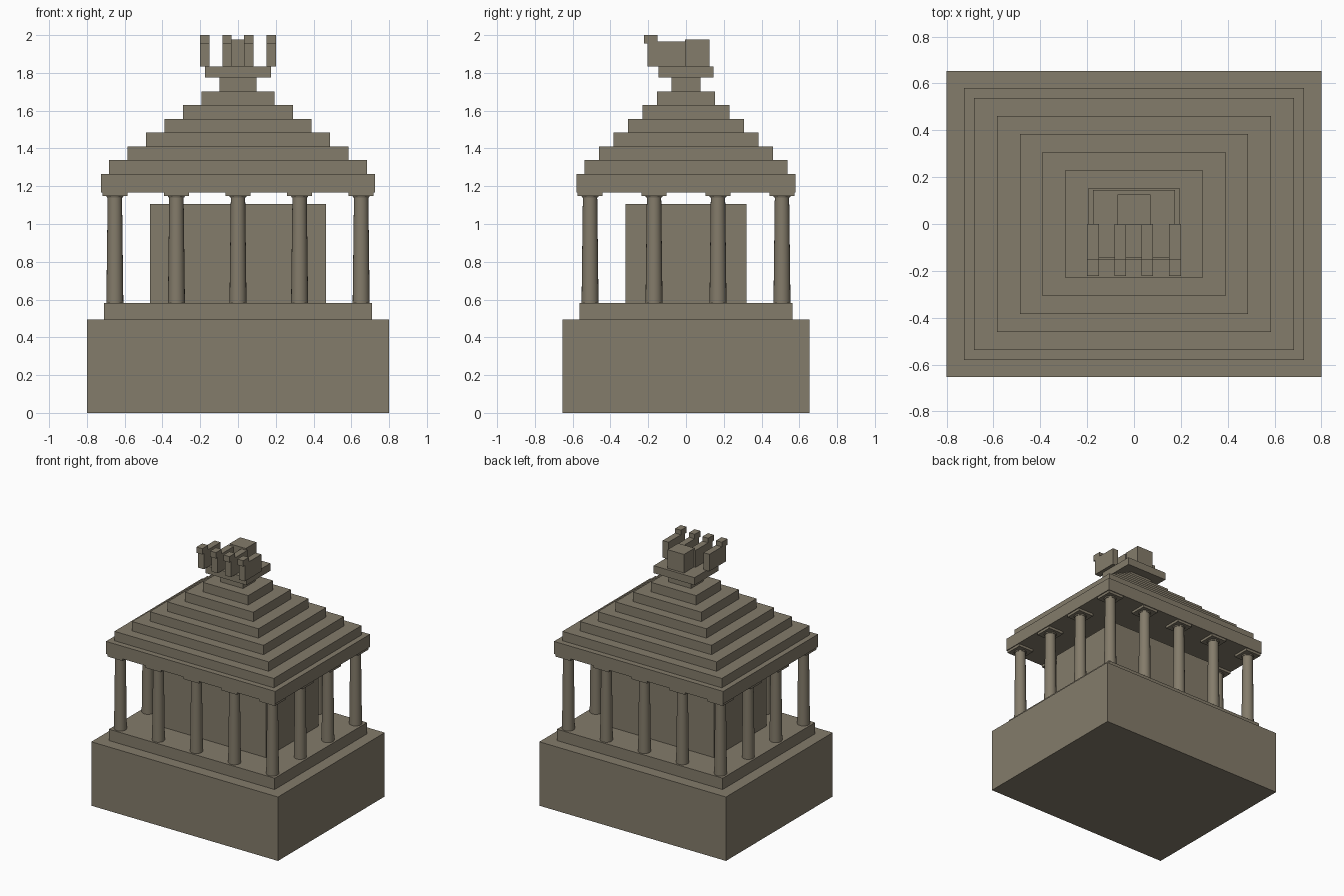
import bpy, math

if "Cube" in bpy.data.objects:
    bpy.data.objects.remove(bpy.data.objects["Cube"])

stone = bpy.data.materials.new("weathered_stone")
stone.diffuse_color = (0.23, 0.2, 0.145, 1)
stone.use_nodes = True
stone.node_tree.nodes["Principled BSDF"].inputs["Base Color"].default_value = stone.diffuse_color


def box(name, x0, x1, y0, y1, z0, z1):
    bpy.ops.mesh.primitive_cube_add(size=1, location=((x0 + x1) / 2, (y0 + y1) / 2, (z0 + z1) / 2))
    o = bpy.context.object
    o.name = name
    o.scale = (x1 - x0, y1 - y0, z1 - z0)
    bpy.ops.object.transform_apply(location=False, rotation=False, scale=True)
    o.data.materials.append(stone)
    return o


def slab(name, hx, hy, z0, z1):
    return box(name, -hx, hx, -hy, hy, z0, z1)


def drum(name, x, y, r0, r1, z0, z1):
    bpy.ops.mesh.primitive_cone_add(vertices=20, radius1=r0, radius2=r1, depth=z1 - z0,
                                    location=(x, y, (z0 + z1) / 2))
    o = bpy.context.object
    o.name = name
    o.data.materials.append(stone)
    bpy.ops.object.shade_smooth_by_angle(angle=math.radians(35))
    return o


# Base, platform and inner chamber
slab("podium", 0.8, 0.653, 0, 0.495)
slab("column_platform", 0.71, 0.565, 0.495, 0.583)
slab("inner_chamber", 0.465, 0.32, 0.583, 1.106)

# Colonnade around the edge: 5 columns wide, 4 deep
for i in range(5):
    for j in range(4):
        if i in (0, 4) or j in (0, 3):
            x, y = -0.652 + 0.326 * i, -0.508 + 0.3387 * j
            drum("column", x, y, 0.045, 0.038, 0.583, 1.145)
            drum("capital_cushion", x, y, 0.042, 0.05, 1.14, 1.158)
            slab("capital_plate", 0.066, 0.066, 1.155, 1.18).location = (x, y, 1.16)

# Beam ring and stepped pyramid roof
slab("entablature", 0.725, 0.58, 1.167, 1.265)
for k in range(7):
    z = 1.265 + 0.0728 * k
    slab("roof_step", 0.683 - 0.0977 * k, 0.537 - 0.0768 * k, z, z + 0.0728)

# Crowning plinth with chariot and four horses
slab("crown_plinth", 0.175, 0.146, 1.775, 1.833)
box("chariot", -0.07, 0.07, -0.005, 0.125, 1.833, 1.977)
for x in (-0.175, -0.0583, 0.0567, 0.175):
    box("horse_body", x - 0.025, x + 0.025, -0.203, 0, 1.833, 1.965)
    box("horse_head", x - 0.025, x + 0.025, -0.222, -0.152, 1.955, 2.0)
